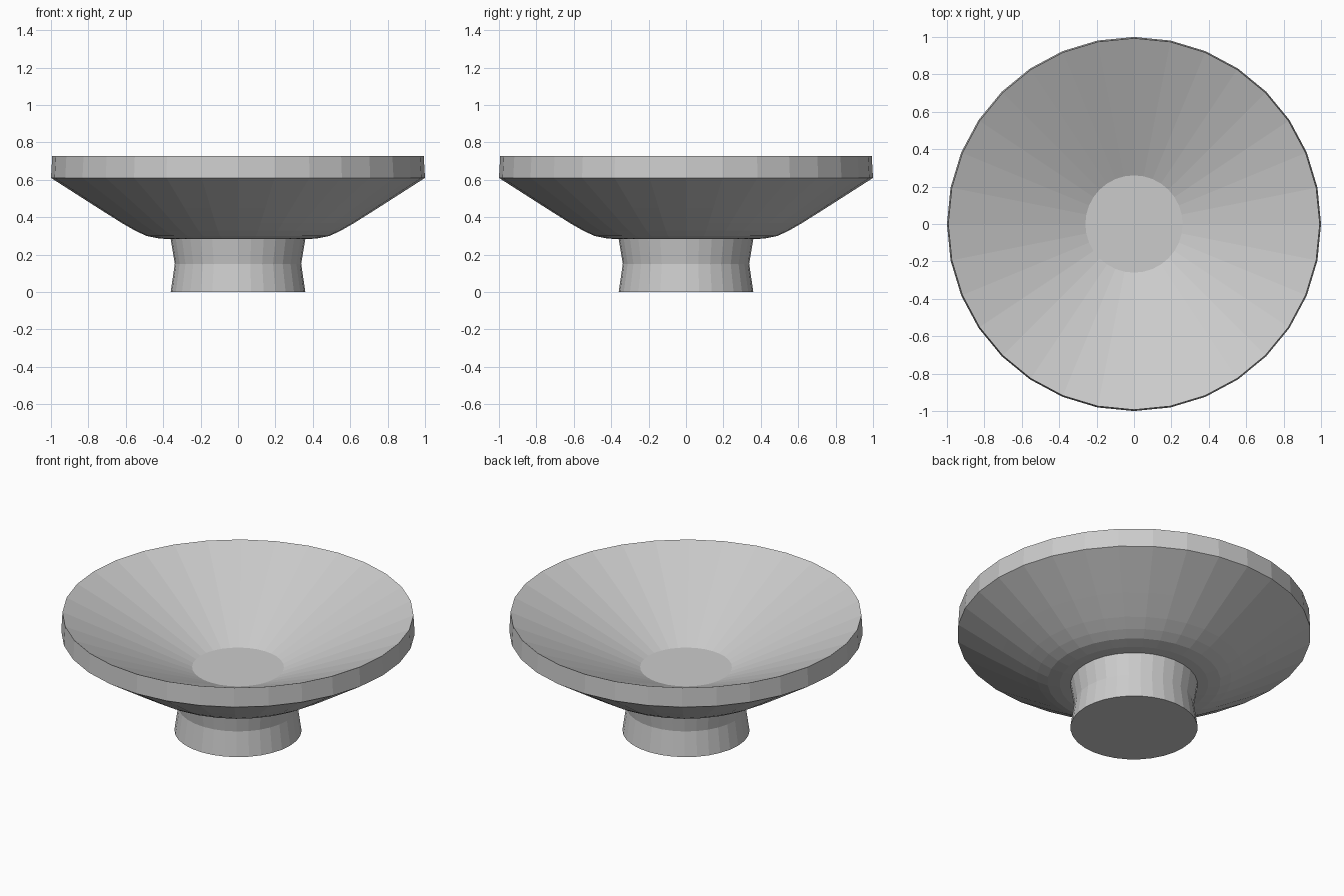
import bpy, bmesh, math

if "Cube" in bpy.data.objects:
    bpy.data.objects.remove(bpy.data.objects["Cube"])

SIDES = 32


def lathe(name, profile):
    """Revolve (radius, height) points around z, capping both ends."""
    bm = bmesh.new()
    rings = []
    for r, z in profile:
        angles = [2 * math.pi * i / SIDES for i in range(SIDES)]
        rings.append([bm.verts.new((r * math.cos(a), r * math.sin(a), z)) for a in angles])
    for low, high in zip(rings, rings[1:]):
        for i in range(SIDES):
            j = (i + 1) % SIDES
            bm.faces.new((low[i], low[j], high[j], high[i]))
    bm.faces.new(rings[0][::-1])
    bm.faces.new(rings[-1])
    bmesh.ops.recalc_face_normals(bm, faces=bm.faces[:])
    mesh = bpy.data.meshes.new(name)
    bm.to_mesh(mesh)
    bm.free()
    obj = bpy.data.objects.new(name, mesh)
    bpy.context.collection.objects.link(obj)
    return obj


# waisted foot
foot = [(0.36, 0.0), (0.338, 0.15), (0.36, 0.282)]
# rounded underside and upright rim
outside = [(0.42, 0.286), (0.49, 0.3), (0.55, 0.328), (0.62, 0.368),
           (0.75, 0.45), (1.0, 0.61), (0.993, 0.728)]
# straight inner cone down to the flat floor
inside = [(0.26, 0.395)]

lathe("pedestal_bowl", foot + outside + inside)
